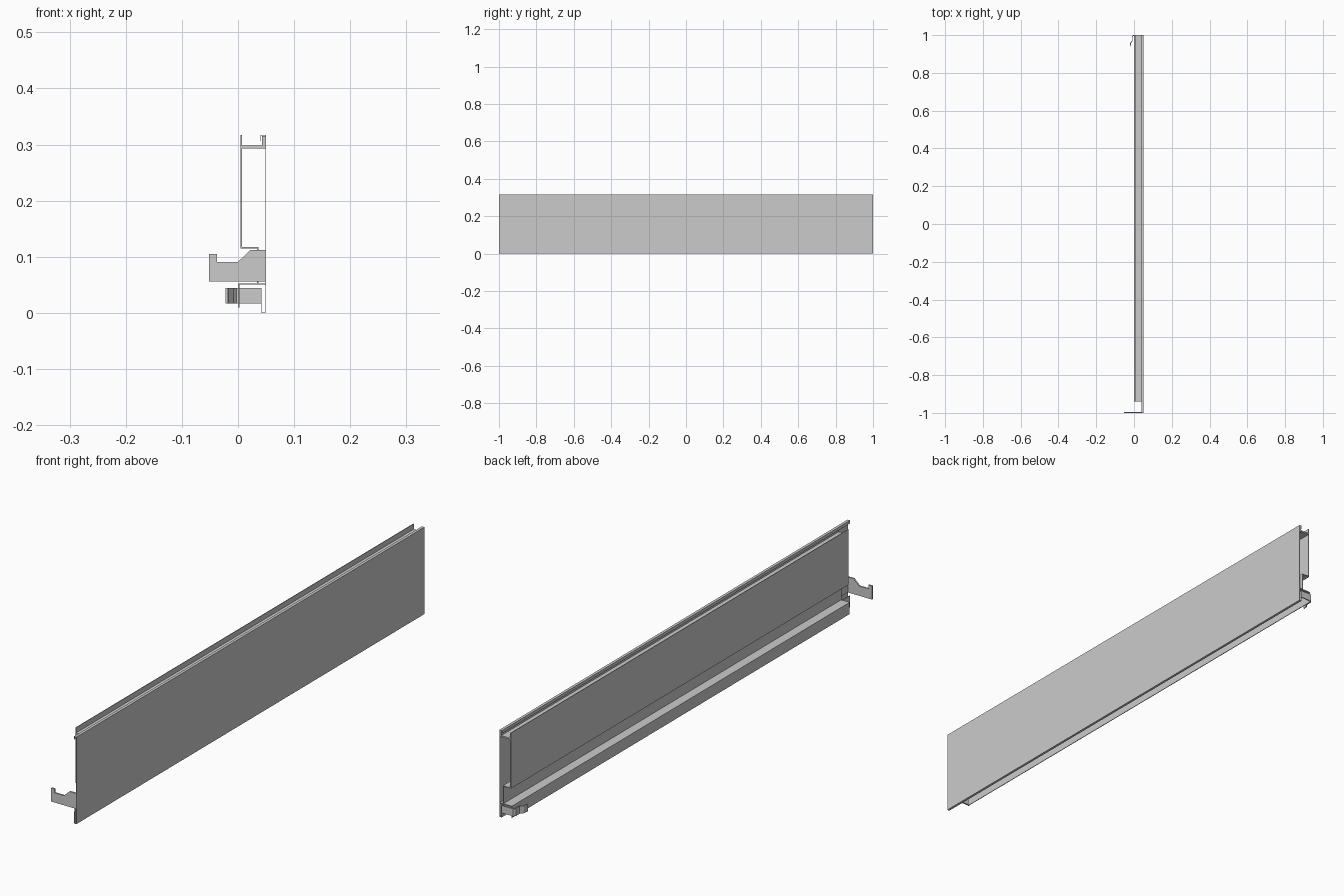
import bpy, bmesh
from mathutils import Vector

if "Cube" in bpy.data.objects:
    bpy.data.objects.remove(bpy.data.objects["Cube"])


def ribbon(path, t):
    """Closed outline of an open path thickened by t, with mitred corners."""
    p = [Vector(q) for q in path]
    dirs = [(b - a).normalized() for a, b in zip(p, p[1:])]
    norms = [Vector((-d.y, d.x)) for d in dirs]
    left, right = [], []
    for i, q in enumerate(p):
        a, b = norms[max(i - 1, 0)], norms[min(i, len(norms) - 1)]
        off = (a + b) / (1 + a.dot(b)) * t / 2
        left.append(q + off)
        right.append(q - off)
    return left + right[::-1]


def extrude(name, outline, lo, hi, axis='Y'):
    """Extrude an xz outline along y, or an xy outline along z."""
    bm = bmesh.new()
    if axis == 'Y':
        place, step = (lambda q: (q[0], lo, q[1])), (0, hi - lo, 0)
    else:
        place, step = (lambda q: (q[0], q[1], lo)), (0, 0, hi - lo)
    face = bm.faces.new([bm.verts.new(place(q)) for q in outline])
    res = bmesh.ops.extrude_face_region(bm, geom=[face], use_keep_orig=True)
    verts = [v for v in res['geom'] if isinstance(v, bmesh.types.BMVert)]
    bmesh.ops.translate(bm, verts=verts, vec=step)
    bmesh.ops.recalc_face_normals(bm, faces=bm.faces[:])
    mesh = bpy.data.meshes.new(name)
    bm.to_mesh(mesh)
    bm.free()
    obj = bpy.data.objects.new(name, mesh)
    bpy.context.collection.objects.link(obj)
    return obj


# Outer sheet with folded top lip and bottom return
extrude("outer_sheet", ribbon([(.0405, .306), (.0405, .3165), (.0497, .3165),
        (.0497, .0015), (.0415, .0015), (.0415, .044)], .001), -1, 1)

# Top rail joining both skins, rising behind the lip
extrude("top_rail", [(.007, .293), (.049, .293), (.049, .3155),
        (.043, .3155), (.043, .298), (.007, .298)], -.94, 1)

# Inner sheet, stepping back to a recess and out again to the lower shelf
extrude("inner_sheet", ribbon([(.0055, .317), (.0055, .1165), (.035, .1165),
        (.035, .053)], .0025), -.94, 1)
extrude("lower_shelf", ribbon([(.049, .0515), (.0012, .0515), (.0012, .01)],
        .0025), -.94, 1)

# Hooked bracket plate at the front end and its fixing flange
extrude("front_bracket", [(-.052, .056), (.049, .056), (.049, .112),
        (.022, .112), (0, .091), (-.037, .091), (-.037, .105),
        (-.052, .105)], -1, -.994)
extrude("bracket_flange", [(.045, .056), (.049, .056), (.049, .112),
        (.045, .112)], -.994, -.94)

# Bent latch at the back end
extrude("back_latch", ribbon([(.041, .998), (-.004, .998), (-.009, .992),
        (-.009, .97), (-.018, .958), (-.02, .94)], .004), .017, .044, 'Z')
